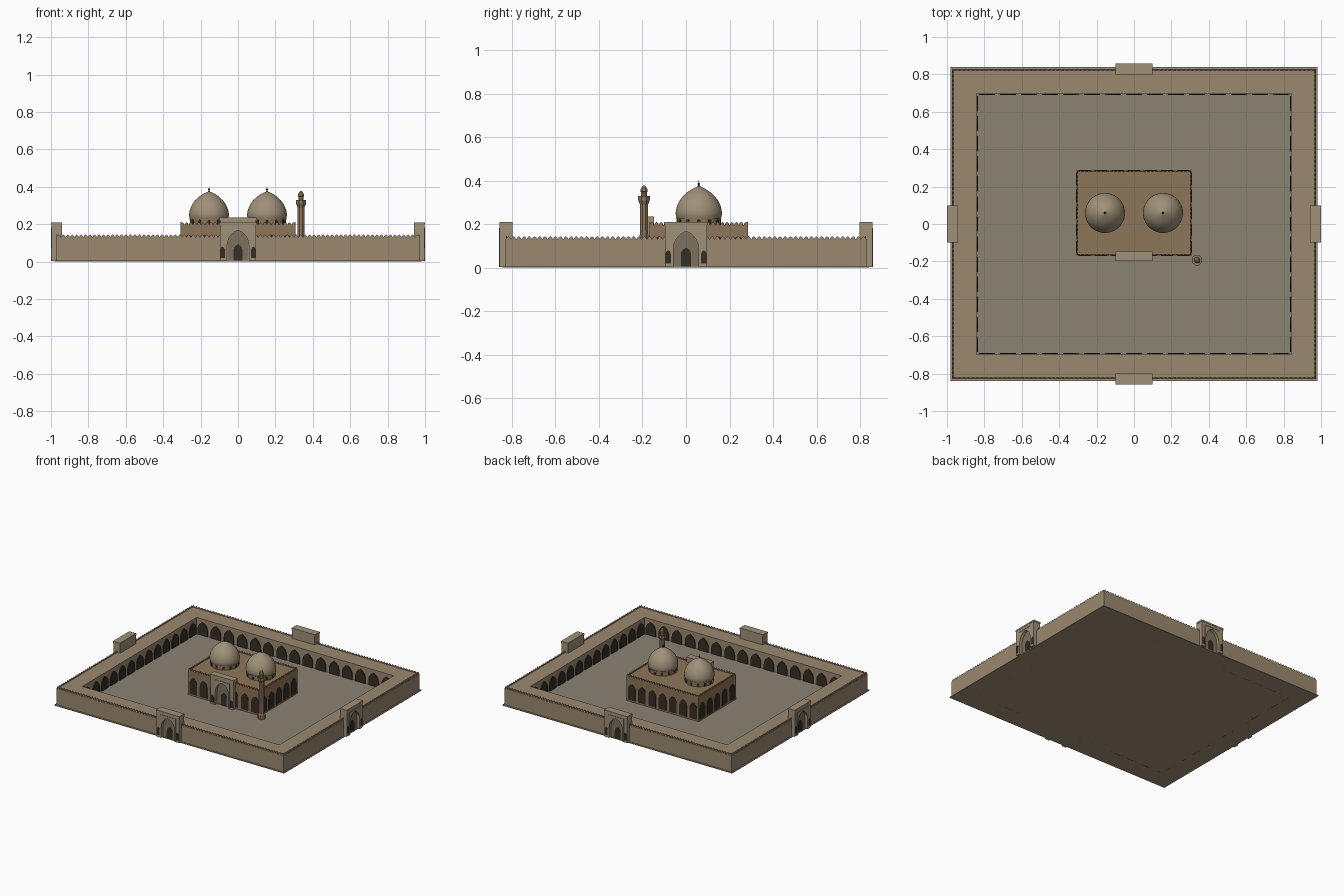
import bpy, bmesh, math
from mathutils import Matrix

if "Cube" in bpy.data.objects:
    bpy.data.objects.remove(bpy.data.objects["Cube"])

def material(name, rgb):
    m = bpy.data.materials.new(name)
    m.diffuse_color = (*rgb, 1)
    m.use_nodes = True
    m.node_tree.nodes["Principled BSDF"].inputs["Base Color"].default_value = m.diffuse_color
    return m

SAND = material("sandstone", (0.33, 0.25, 0.16))
PALE = material("pale_stone", (0.35, 0.28, 0.19))
BROWN = material("brown_brick", (0.27, 0.18, 0.10))
FLOOR = material("paving", (0.26, 0.23, 0.175))
DARK = material("shadow", (0.035, 0.026, 0.018))
DOOR = material("door_stone", (0.20, 0.165, 0.115))

def finish(name, bm, mat, smooth=False):
    bmesh.ops.recalc_face_normals(bm, faces=bm.faces)
    me = bpy.data.meshes.new(name)
    bm.to_mesh(me)
    bm.free()
    me.materials.append(mat)
    ob = bpy.data.objects.new(name, me)
    bpy.context.collection.objects.link(ob)
    if smooth:
        bpy.ops.object.select_all(action='DESELECT')
        ob.select_set(True)
        bpy.context.view_layer.objects.active = ob
        bpy.ops.object.shade_smooth_by_angle(angle=math.radians(35))
    return ob

def prism(bm, pts, depth, mat=Matrix()):
    """Extrude an x/z outline along +y."""
    a = [bm.verts.new(mat @ Matrix.Translation((x, 0, z)).translation) for x, z in pts]
    b = [bm.verts.new(mat @ Matrix.Translation((x, depth, z)).translation) for x, z in pts]
    bm.faces.new(a)
    bm.faces.new(b[::-1])
    for i in range(len(a)):
        j = (i + 1) % len(a)
        bm.faces.new((a[i], b[i], b[j], a[j]))

def box(bm, x0, x1, y0, y1, z0, z1, mat=Matrix()):
    prism(bm, [(x0, z0), (x1, z0), (x1, z1), (x0, z1)], y1 - y0,
          mat @ Matrix.Translation((0, y0, 0)))

def arch(a, h, z0=0.0, u=0.0, n=5):
    """Pointed arch outline: half width a, top at h, from left foot to right foot."""
    spring, R = h - math.sqrt(2) * a, 1.5 * a
    t = math.acos(1 / 3)
    right = [(R * math.cos(t * i / n) - a / 2, spring + R * math.sin(t * i / n)) for i in range(n + 1)]
    left = [(-x, z) for x, z in right[:-1]]
    return [(u + x, z) for x, z in [(-a, z0)] + left + right[::-1] + [(a, z0)]]

def side(k, u=0.0, d=0.0, cx=0.0, cy=0.0):
    """Frame for side k (0 front, 1 right, 2 back, 3 left), d outwards from the centre."""
    return (Matrix.Translation((cx, cy, 0)) @ Matrix.Rotation(k * math.pi / 2, 4, 'Z')
            @ Matrix.Translation((u, -d, 0)))

def lathe(name, profile, x, y, mat, n=32, smooth=True):
    bm = bmesh.new()
    rings = []
    for r, z in profile:
        if r == 0:
            rings.append([bm.verts.new((x, y, z))] * n)
        else:
            rings.append([bm.verts.new((x + r * math.cos((i + .5) * math.tau / n),
                                        y + r * math.sin((i + .5) * math.tau / n), z)) for i in range(n)])
    for p, q in zip(rings, rings[1:]):
        for i in range(n):
            j = (i + 1) % n
            bm.faces.new(list(dict.fromkeys((p[i], p[j], q[j], q[i]))))
    return finish(name, bm, mat, smooth)

def merlons(name, hx, hy, cy, z, h, pitch, mat):
    """Row of small pointed merlons round a rectangle."""
    bm = bmesh.new()
    for k in range(4):
        half, d = (hx, hy) if k % 2 == 0 else (hy, hx)
        n = round(2 * half / pitch)
        p = 2 * half / n
        for i in range(n):
            w = p * 0.4
            prism(bm, [(-w, z), (w, z), (w, z + h * .45), (0, z + h), (-w, z + h * .45)], 0.006,
                  side(k, -half + (i + .5) * p, d, 0, cy))
    finish(name, bm, mat)

# base plate and courtyard paving
bm = bmesh.new()
box(bm, -.982, .982, -.84, .84, 0, .006)
finish("base_plate", bm, PALE)
bm = bmesh.new()
box(bm, -.845, .845, -.70, .70, .002, .008)
finish("courtyard_floor", bm, FLOOR)

# enclosure: roofed gallery as a rectangular ring
bm = bmesh.new()
corners = [(-1, -1), (1, -1), (1, 1), (-1, 1)]
outer = [bm.verts.new((sx * .972, sy * .83, .004)) for sx, sy in corners]
inner = [bm.verts.new((sx * .843, sy * .698, .004)) for sx, sy in corners]
ring = [bm.faces.new((outer[i], outer[(i + 1) % 4], inner[(i + 1) % 4], inner[i])) for i in range(4)]
ext = bmesh.ops.extrude_face_region(bm, geom=ring, use_keep_orig=True)
bmesh.ops.translate(bm, vec=(0, 0, .127), verts=[v for v in ext["geom"] if isinstance(v, bmesh.types.BMVert)])
finish("enclosure_gallery", bm, SAND)
merlons("enclosure_merlons", .970, .828, 0, .130, .015, .024, SAND)

# gallery arches facing the courtyard
bm = bmesh.new()
for k in range(4):
    half, d, n = (.843, .698, 15) if k % 2 == 0 else (.698, .843, 13)
    p = 2 * half / n
    for i in range(n):
        prism(bm, arch(p * .38, .108), .006, side(k, -half + (i + .5) * p, d - .002 - .001))
finish("gallery_arches", bm, DARK)

def portal(name, k, d, height, depth, cx=0, cy=0):
    """Gate block with a deep pointed niche, side niches and a cornice."""
    m = side(k, 0, d, cx, cy)
    bm = bmesh.new()
    top = height - .012
    a, h = .058, height * .80
    prism(bm, [(-.097, .004)] + arch(a, h, .004) + [(.097, .004), (.097, top), (-.097, top)], .024, m)
    box(bm, -.097, .097, .024, depth, .004, top, m)
    box(bm, -.1, .1, -.002, depth, top, height, m)
    # raised rectangular surround
    for s in (-1, 1):
        box(bm, s * .065 - .003, s * .065 + .003, -.003, .001, .004, h + .012, m)
    box(bm, -.068, .068, -.003, .001, h + .008, h + .014, m)
    finish(name, bm, PALE)
    bm = bmesh.new()
    prism(bm, arch(a * .98, h - .001, .004), .003, m @ Matrix.Translation((0, .022, 0)))
    finish(name + "_niche", bm, DOOR)
    bm = bmesh.new()
    prism(bm, arch(.024, h * .55, .004), .003, m @ Matrix.Translation((0, .020, 0)))
    for s in (-1, 1):
        prism(bm, arch(.012, .08, .02, s * .082), .003, m @ Matrix.Translation((0, -.001, 0)))
    finish(name + "_openings", bm, DARK)

for k, nm in enumerate(("front", "right", "back", "left")):
    portal(nm + "_gate", k, .856 if k % 2 == 0 else .998, .21, .058)

# prayer hall
HX, HY, CY = .308, .227, .059
bm = bmesh.new()
box(bm, -HX, HX, CY - HY, CY + HY, .004, .197)
finish("hall_block", bm, BROWN)
merlons("hall_merlons", HX, HY, CY, .196, .015, .022, BROWN)
bm = bmesh.new()
for k in range(4):
    half, d, n = (HX, HY, 7) if k % 2 == 0 else (HY, HX, 5)
    p = 2 * half / n
    for i in range(n):
        if k == 0 and i in (3,):
            continue
        prism(bm, arch(p * .36, .145, .02), .006, side(k, -half + (i + .5) * p, d + .003, 0, CY))
finish("hall_arches", bm, DARK)
portal("hall_portal", 0, .196, .235, .05)

# twin domes on drums with small windows and finials
for s, nm in ((-1, "left"), (1, "right")):
    x, y = s * .155, CY
    lathe(nm + "_drum", [(0, .19), (.1, .19), (.1, .226), (.105, .226), (.105, .232), (0, .232)], x, y, BROWN)
    lathe(nm + "_dome", [(.102, .229), (.106, .24), (.107, .252), (.105, .268), (.099, .288), (.089, .308),
                         (.074, .328), (.055, .346), (.034, .360), (.014, .370), (0, .376)], x, y, PALE)
    lathe(nm + "_finial", [(0, .37), (.006, .372), (.003, .38), (.006, .385), (.002, .39), (0, .405)],
          x, y, DARK, 10)
    bm = bmesh.new()
    for i in range(12):
        prism(bm, arch(.009, .224, .202), .006, side(i / 3, 0, .102, x, y))
    finish(nm + "_drum_windows", bm, DARK)

# minaret beside the hall
lathe("minaret", [(0, .004), (.028, .004), (.028, .04), (.022, .048), (.020, .29), (.029, .31), (.030, .33),
                  (.026, .33), (.026, .322), (.014, .322), (.014, .348), (.018, .350), (.017, .360),
                  (.010, .372), (0, .380)], .337, -.193, BROWN, 8, False)
